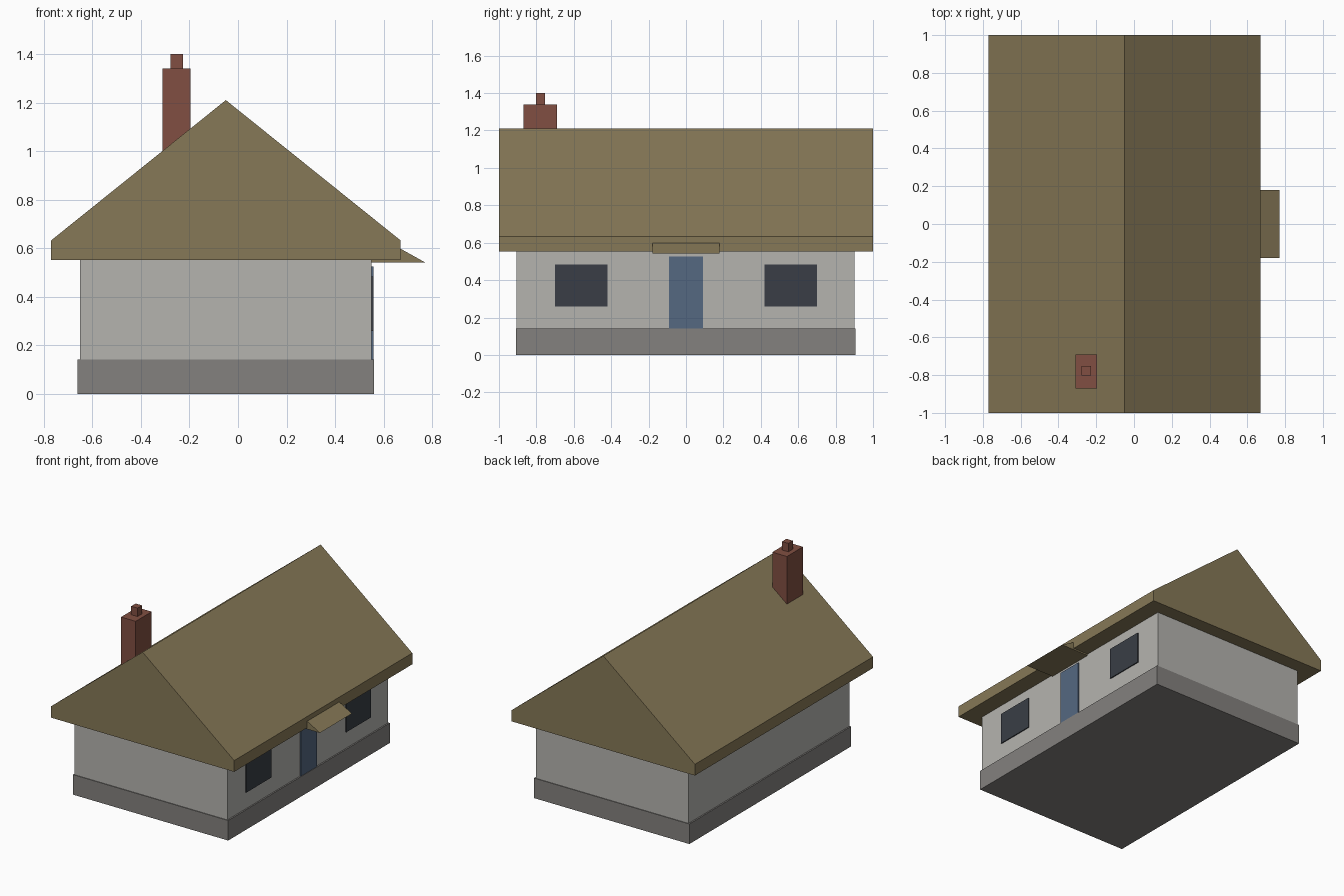
import bpy
import bmesh

cube = bpy.data.objects.get("Cube")
if cube:
    bpy.data.objects.remove(cube, do_unlink=True)


def material(name, rgb):
    m = bpy.data.materials.new(name)
    m.use_nodes = True
    m.diffuse_color = (*rgb, 1)
    m.node_tree.nodes["Principled BSDF"].inputs["Base Color"].default_value = (*rgb, 1)
    return m


thatch = material("thatch_brown", (0.24, 0.19, 0.095))
plaster = material("plaster_grey", (0.46, 0.455, 0.43))
stone = material("stone_grey", (0.23, 0.22, 0.21))
door_blue = material("door_blue", (0.09, 0.138, 0.22))
glass = material("dark_glass", (0.041, 0.048, 0.061))
brick = material("brick_red", (0.22, 0.078, 0.054))


def extrude_y(name, profile, y0, y1, mat):
    """Solid made by sweeping an (x, z) outline from y0 to y1."""
    bm = bmesh.new()
    face = bm.faces.new([bm.verts.new((x, y0, z)) for x, z in profile])
    swept = bmesh.ops.extrude_face_region(bm, geom=[face], use_keep_orig=True)
    verts = [v for v in swept["geom"] if isinstance(v, bmesh.types.BMVert)]
    bmesh.ops.translate(bm, verts=verts, vec=(0, y1 - y0, 0))
    bmesh.ops.recalc_face_normals(bm, faces=bm.faces)
    mesh = bpy.data.meshes.new(name)
    bm.to_mesh(mesh)
    bm.free()
    mesh.materials.append(mat)
    obj = bpy.data.objects.new(name, mesh)
    bpy.context.collection.objects.link(obj)
    return obj


def box(name, x, y, z, mat):
    outline = [(x[0], z[0]), (x[1], z[0]), (x[1], z[1]), (x[0], z[1])]
    return extrude_y(name, outline, *y, mat)


# Foundation and walls
box("foundation", (-0.66, 0.56), (-0.91, 0.905), (0, 0.142), stone)
box("walls", (-0.65, 0.55), (-0.905, 0.9), (0.142, 0.555), plaster)

# Gabled roof with a thick eave
extrude_y("roof", [(-0.77, 0.552), (0.67, 0.552), (0.67, 0.632),
                   (-0.05, 1.21), (-0.77, 0.632)], -1, 1, thatch)

# Door, its sloping canopy and the two windows beside it
wall_x = (0.549, 0.557)
box("door", wall_x, (-0.09, 0.09), (0.142, 0.525), door_blue)
extrude_y("door_canopy", [(0.55, 0.542), (0.77, 0.542), (0.55, 0.665)],
          -0.18, 0.18, thatch)
for name, y in (("front", -0.56), ("back", 0.56)):
    box(name + "_window", wall_x, (y - 0.14, y + 0.14), (0.26, 0.483), glass)

# Chimney and its pot
box("chimney", (-0.31, -0.195), (-0.87, -0.69), (0.9, 1.34), brick)
box("chimney_pot", (-0.277, -0.227), (-0.803, -0.753), (1.34, 1.4), brick)
